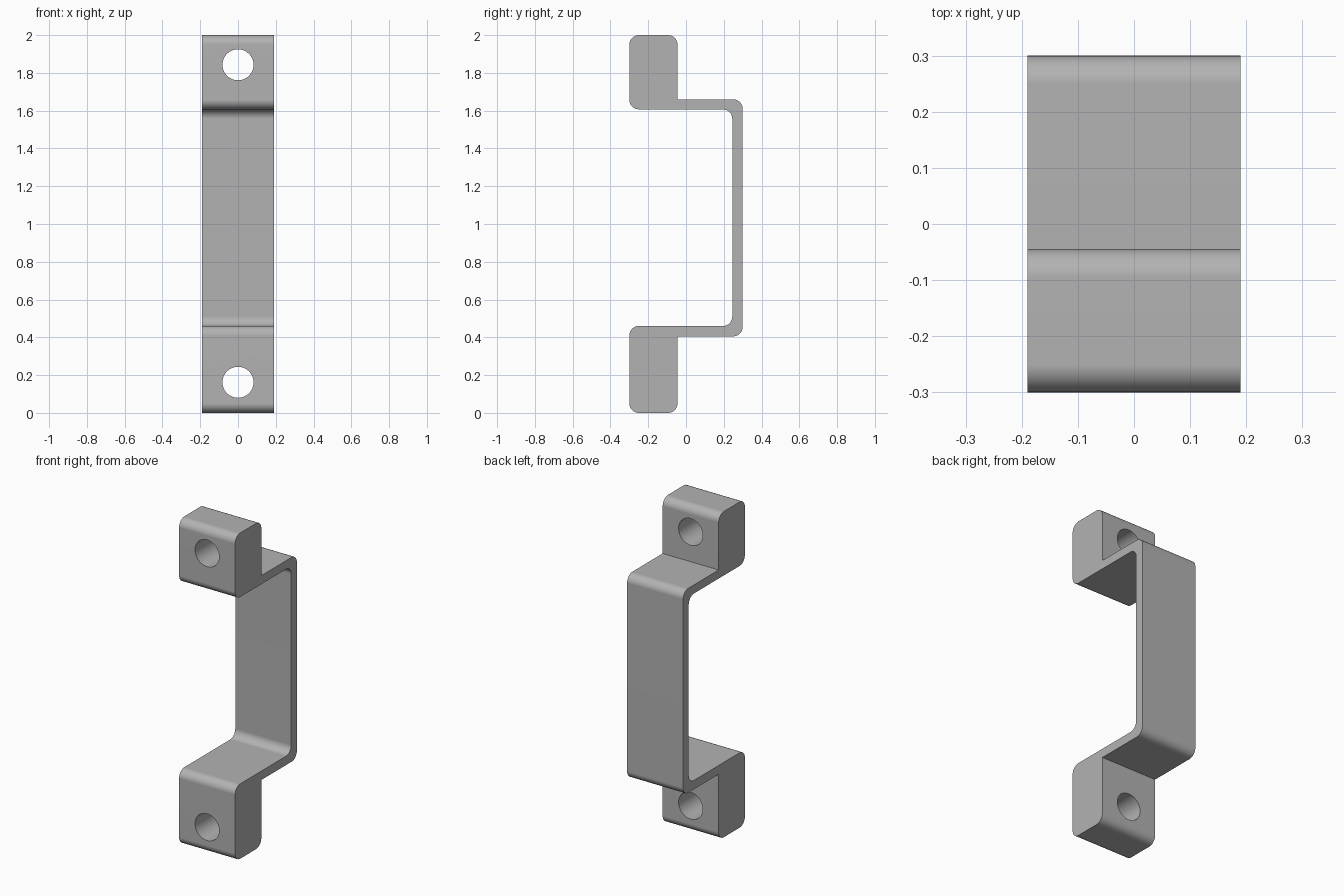
import bpy
import bmesh
import math
from mathutils import Vector

cube = bpy.data.objects.get("Cube")
if cube:
    bpy.data.objects.remove(cube, do_unlink=True)

HALF_WIDTH = 0.19
FRONT, BLOCK_BACK, PLATE_IN, BACK = -0.30, -0.045, 0.245, 0.30
RADIUS = 0.05

grey = bpy.data.materials.new("plain_grey")
grey.use_nodes = True
colour = (0.45, 0.45, 0.45, 1)
grey.diffuse_color = colour
grey.node_tree.nodes["Principled BSDF"].inputs["Base Color"].default_value = colour


def rounded(corners, steps=8):
    """Replace each (y, z, radius) right-angle corner by an arc."""
    points = []
    for i, (y, z, r) in enumerate(corners):
        p = Vector((y, z))
        if r == 0:
            points.append(p)
            continue
        a = (Vector(corners[i - 1][:2]) - p).normalized() * r
        b = (Vector(corners[(i + 1) % len(corners)][:2]) - p).normalized() * r
        for k in range(steps + 1):
            t = math.pi / 2 * k / steps
            points.append(p + a * (1 - math.sin(t)) + b * (1 - math.cos(t)))
    return points


# Side profile: two mounting blocks joined by a thin stepped strap
profile = rounded([
    (FRONT, 0, RADIUS), (BLOCK_BACK, 0, RADIUS),
    (BLOCK_BACK, 0.405, 0), (BACK, 0.405, RADIUS),
    (BACK, 1.66, RADIUS), (BLOCK_BACK, 1.66, 0),
    (BLOCK_BACK, 2, RADIUS), (FRONT, 2, RADIUS),
    (FRONT, 1.607, RADIUS), (PLATE_IN, 1.607, RADIUS),
    (PLATE_IN, 0.46, RADIUS), (FRONT, 0.46, RADIUS),
])
bm = bmesh.new()
face = bm.faces.new([bm.verts.new((-HALF_WIDTH, p.x, p.y)) for p in profile])
sweep = bmesh.ops.extrude_face_region(bm, geom=[face])
new_verts = [g for g in sweep["geom"] if isinstance(g, bmesh.types.BMVert)]
bmesh.ops.translate(bm, verts=new_verts, vec=(2 * HALF_WIDTH, 0, 0))
bmesh.ops.recalc_face_normals(bm, faces=bm.faces)
mesh = bpy.data.meshes.new("handle_bracket")
bm.to_mesh(mesh)
bm.free()
bracket = bpy.data.objects.new("handle_bracket", mesh)
bpy.context.collection.objects.link(bracket)
mesh.materials.append(grey)

# Screw holes through both blocks
for name, z in (("lower_hole_cutter", 0.162), ("upper_hole_cutter", 1.843)):
    bpy.ops.mesh.primitive_cylinder_add(
        vertices=48, radius=0.082, depth=0.5,
        location=(0, -0.17, z), rotation=(math.pi / 2, 0, 0))
    cutter = bpy.context.object
    cutter.name = name
    cutter.hide_render = True
    cutter.data.materials.append(grey)
    cut = bracket.modifiers.new("screw_hole", 'BOOLEAN')
    cut.operation = 'DIFFERENCE'
    cut.solver = 'EXACT'
    cut.object = cutter
    bpy.ops.object.select_all(action='DESELECT')
    bracket.select_set(True)
    bpy.context.view_layer.objects.active = bracket
    bpy.ops.object.modifier_apply(modifier=cut.name)
    bpy.data.objects.remove(cutter, do_unlink=True)

# Smooth bends with flat faces kept flat
bpy.ops.object.shade_smooth_by_angle(angle=math.radians(30))
weighted = bracket.modifiers.new("flat_face_normals", 'WEIGHTED_NORMAL')
weighted.keep_sharp = True
